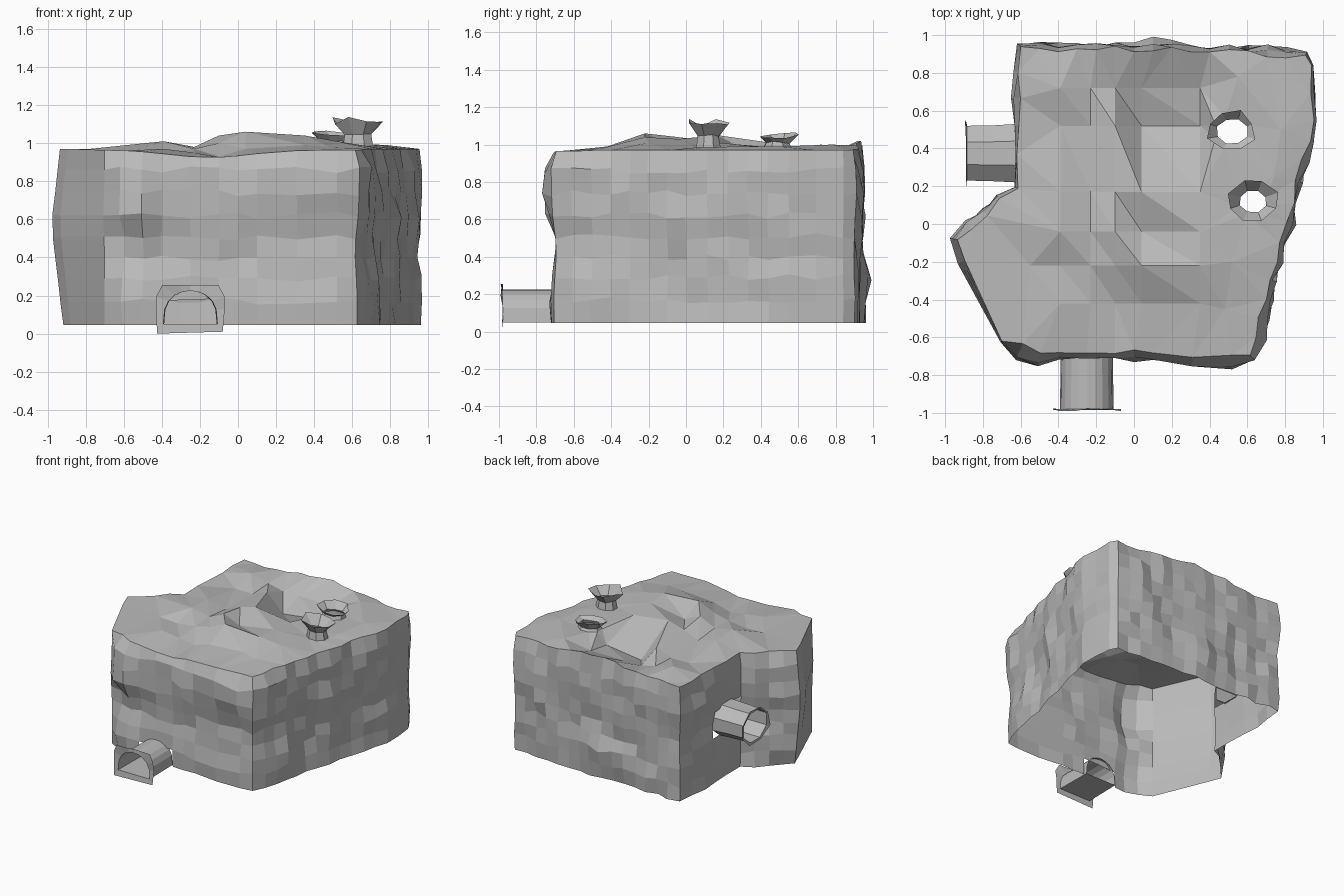
import bpy, bmesh, random
from math import sin, cos, pi, exp
from mathutils import Vector
from mathutils.geometry import delaunay_2d_cdt

random.seed(7)
if "Cube" in bpy.data.objects:
    bpy.data.objects.remove(bpy.data.objects["Cube"])

stone = bpy.data.materials.new("grey stone")
stone.use_nodes = True
grey = (0.5, 0.5, 0.5, 1)
stone.diffuse_color = grey
stone.node_tree.nodes["Principled BSDF"].inputs["Base Color"].default_value = grey


def finish(name, bm):
    bmesh.ops.recalc_face_normals(bm, faces=bm.faces)
    mesh = bpy.data.meshes.new(name)
    bm.to_mesh(mesh)
    bm.free()
    mesh.materials.append(stone)
    obj = bpy.data.objects.new(name, mesh)
    bpy.context.collection.objects.link(obj)


def jitter(amount):
    return random.uniform(-amount, amount)


def bridge(bm, rings):
    """Skin closed rings of equal length, leaving both ends open."""
    loops = [[bm.verts.new(p) for p in ring] for ring in rings]
    for low, high in zip(loops, loops[1:]):
        n = len(low)
        for i in range(n):
            j = (i + 1) % n
            bm.faces.new((low[i], low[j], high[j], high[i]))
    return loops


# Wall plan, clockwise from the front right corner:
# x, y, columns to the next point, roughness
plan = [(.62, -.7, 1, .01), (.52, -.71, 2, .022), (.1, -.69, 2, .014),
        (-.1, -.69, 2, .008), (-.4, -.69, 1, .01), (-.5, -.7, 2, .022),
        (-.7, -.62, 1, 0), (-.91, -.2, 1, 0), (-.95, -.08, 4, .025),
        (-.62, .19, 1, .01), (-.62, .37, 1, .01), (-.62, .53, 3, .022),
        (-.6, .94, 9, .02), (.3, .925, 6, .02), (.91, .9, 1, .01),
        (.94, .84, 2, .015), (.955, .55, 6, .02), (.78, -.1, 3, .02),
        (.71, -.4, 3, .018)]
outline, rough, yielding = [], [], []
for k, (x, y, count, amp) in enumerate(plan):
    nx, ny = plan[(k + 1) % len(plan)][:2]
    for s in range(count):
        t = s / count
        outline.append(Vector((x + (nx - x) * t, y + (ny - y) * t, 0)))
        rough.append(amp if s else amp * 0.4)
        yielding.append(min(1, amp / .02))

# Height of each row of the wall and how far it swells outwards
rows = [(.045, .015), (.17, .02), (.29, .01), (.4, -.015), (.51, -.01),
        (.62, .025), (.74, .045), (.86, .04), (.96, -.015)]
# Local bulges and hollows: centre, radius, push
swells = [((.12, .93, .26), .16, .05), ((.68, .92, .57), .14, .04),
          ((.7, -.4, .25), .15, .03), ((.76, -.15, .3), .14, -.03),
          ((.8, 0, .55), .1, .04), ((-.55, -.66, .62), .14, .03),
          ((-.45, -.69, .42), .12, -.03), ((.47, -.72, .8), .14, .02),
          ((-.82, .06, .6), .15, .03), ((-.62, .75, .35), .15, .02)]


def edge_height(x, y):
    """Top edge dips at the front and rises at the back."""
    if y < -.5:
        return .965 - .04 * exp(-((x + .15) / .3) ** 2)
    if y > .8:
        return .97 + .05 * exp(-((x - .15) / .3) ** 2)
    return .97


n = len(outline)
rings = []
for r, (z, swell) in enumerate(rows):
    ring = []
    for i, p in enumerate(outline):
        along = outline[(i + 1) % n] - outline[i - 1]
        normal = Vector((-along.y, along.x, 0)).normalized()
        if p.x < -.9:                          # smooth corner buttress
            out = .03 - .12 * abs(z - .58)
        else:
            out = swell * yielding[i] * (1 if p.y < -.5 else .4) + jitter(rough[i])
            for centre, radius, push in swells:
                d = (Vector(centre) - Vector((p.x, p.y, z))).length
                out += push * exp(-(d / radius) ** 2)
        q = p + normal * out
        inner = 0 < r < len(rows) - 1
        q.z = z + (jitter(.018) if inner and rough[i] else 0)
        if r == len(rows) - 1:
            q.z = edge_height(p.x, p.y)
        ring.append(q)
    rings.append(ring)

shell = bmesh.new()
loops = bridge(shell, rings)

# Openings where the tunnels meet the wall
openings = []
for f in shell.faces:
    c = f.calc_center_median()
    front = -.4 < c.x < -.1 and c.y < -.5 and c.z < .15
    side = c.x < -.5 and .2 < c.y < .53 and .43 < c.z < .6
    if front or side:
        openings.append(f)
bmesh.ops.delete(shell, geom=openings, context="FACES_ONLY")


# Roof: uneven ground spanning the wall top, with two vent holes
def vent_ring(cx, cy, rx, ry, z, wobble=0.0):
    return [Vector((cx + rx * cos(a) * (1 + jitter(wobble)),
                    cy + ry * sin(a) * (1 + jitter(wobble)),
                    z + jitter(wobble * .15)))
            for a in (2 * pi * (i + .5) / 8 for i in range(8))]


vents = [(.52, .49, .095, .08), (.63, .12, .085, .07)]
vent_bases = [vent_ring(*v, .985) for v in vents]
columns = [-.39, -.23, -.1, .04, .35]
# Heights along each row, in hundredths above 0.8
ground = {.72: (20, 16, 13, 13, 13), .52: (15, 15, 20, 6, 10),
          .17: (20, 16, 21, 25, 21), -.04: (21, 18, 24, 18, 23),
          -.22: (15, 17, 20, 26, 24), -.42: (17, 15, 13, 17, 19)}
points = [v.co.copy() for v in loops[-1]]
edges = [(i, (i + 1) % n) for i in range(n)]
for base in vent_bases:
    start = len(points)
    points += base
    edges += [(start + i, start + (i + 1) % 8) for i in range(8)]
for y, heights in ground.items():
    points += [Vector((x, y, .8 + h / 100)) for x, h in zip(columns, heights)]
points += [Vector(p) for p in [(.78, .5, .99), (.52, -.2, 1.01), (.48, -.45, .98),
                               (.55, .78, 1), (-.55, -.22, .96), (.74, .25, .99)]]
flat, _, tris, origin, _, _ = delaunay_2d_cdt(
    [p.to_2d() for p in points], edges, [], 1, 1e-5)
roof_verts = [shell.verts.new(points[o[0]] if o else (*p, .97))
              for p, o in zip(flat, origin)]
for tri in tris:
    c = sum((flat[i] for i in tri), Vector((0, 0))) / len(tri)
    if any(((c.x - x) / rx) ** 2 + ((c.y - y) / ry) ** 2 < .85
           for x, y, rx, ry in vents):
        continue
    shell.faces.new([roof_verts[i] for i in tri])
bmesh.ops.remove_doubles(shell, verts=shell.verts, dist=.0005)
finish("rock_shell", shell)

# Flared vents on the roof
for name, (x, y, rx, ry), base, neck, lip, flare in zip(
        ("back_vent", "front_vent"), vents, vent_bases,
        (1.01, 1.05), (1.05, 1.12), (1.35, 1.55)):
    bm = bmesh.new()
    bridge(bm, [base, vent_ring(x, y, rx * .88, ry * .85, neck, .06),
                vent_ring(x, y, rx * flare, ry * flare, lip, .14)])
    finish(name, bm)

# Front tunnel: arched tube with a flat surround
cx, cz = -.25, .13
arch = [(.142 * cos(a), .05 + .175 * max(sin(a), 0) ** .7)
        for a in (pi * i / 10 for i in range(11))]


def arch_ring(y, scale=1.0):
    return [(cx + u * scale, y, z) for u, z in arch]


surround = []
for u, z in arch:
    w = z - cz
    k = 1 / max(abs(u) / .18, abs(w) / .125)
    surround.append((cx + u * k, -.985 + jitter(.008), cz + w * k))
surround[0] = (cx + .17, -.985, .01)
surround[-1] = (cx - .175, -.985, 0)
bm = bmesh.new()
bridge(bm, [arch_ring(-.68, .97), arch_ring(-.98), surround])
finish("front_tunnel", bm)


# Side tunnel: round tube with a ragged rim
def side_ring(x, scale, wobble=0.0):
    ring = []
    for i in range(8):
        a = 2 * pi * (i + .5) / 8
        s = scale * (1 + jitter(wobble))
        ring.append((x + jitter(wobble * .05), .375 + .16 * s * cos(a),
                     .52 + .13 * s * sin(a)))
    return ring


bm = bmesh.new()
bridge(bm, [side_ring(-.61, 1.05), side_ring(-.75, 1, .03),
            side_ring(-.885, .98), side_ring(-.89, 1.2, .12)])
finish("side_tunnel", bm)
